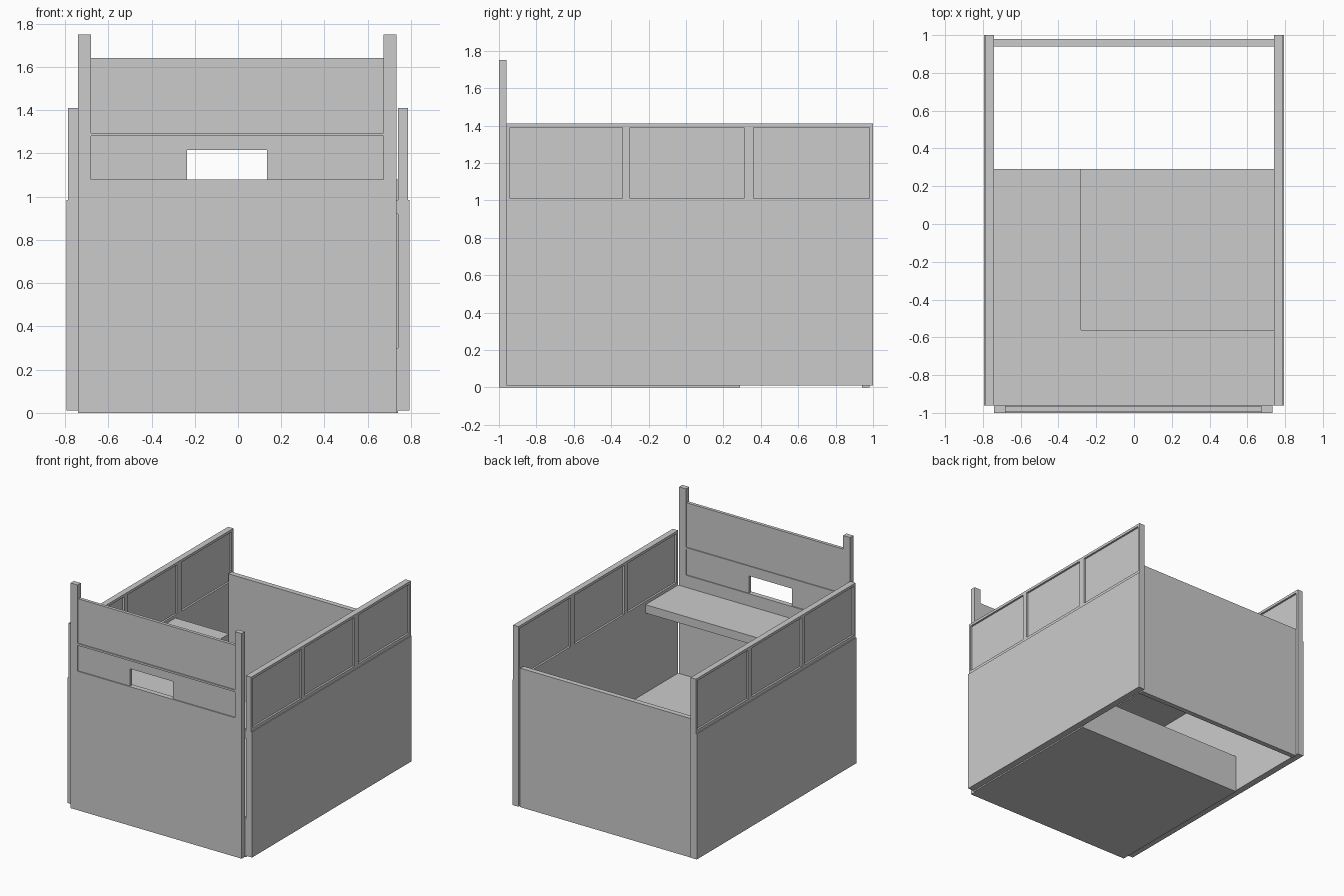
import bpy, bmesh

if "Cube" in bpy.data.objects:
    bpy.data.objects.remove(bpy.data.objects["Cube"])


def add_object(name, bm):
    bmesh.ops.recalc_face_normals(bm, faces=bm.faces)
    mesh = bpy.data.meshes.new(name)
    bm.to_mesh(mesh)
    bm.free()
    obj = bpy.data.objects.new(name, mesh)
    bpy.context.collection.objects.link(obj)
    return obj


def box(name, x0, x1, y0, y1, z0, z1):
    bm = bmesh.new()
    bmesh.ops.create_cube(bm, size=1)
    for v in bm.verts:
        v.co = ((x0 + x1) / 2 + v.co.x * (x1 - x0),
                (y0 + y1) / 2 + v.co.y * (y1 - y0),
                (z0 + z1) / 2 + v.co.z * (z1 - z0))
    return add_object(name, bm)


def prism(name, outline, z0, z1):
    bm = bmesh.new()
    face = bm.faces.new([bm.verts.new((x, y, z0)) for x, y in outline])
    top = bmesh.ops.extrude_face_region(bm, geom=[face])["geom"]
    bmesh.ops.translate(bm, vec=(0, 0, z1 - z0),
                        verts=[g for g in top if isinstance(g, bmesh.types.BMVert)])
    return add_object(name, bm)


# Side walls: solid lower part, framed windows above
windows = [(-0.94, -0.34), (-0.30, 0.31), (0.36, 0.98)]
for side, s in (("left", -1), ("right", 1)):
    def wall_box(part, a, b, *rest):
        return box(f"{side}_{part}", min(s * a, s * b), max(s * a, s * b), *rest)

    wall_box("wall", 0.74, 0.793, -0.96, 1.0, 0.01, 0.985)
    wall_box("window_sill", 0.74, 0.786, -0.96, 1.0, 0.985, 1.01)
    wall_box("window_top_rail", 0.74, 0.786, -0.96, 1.0, 1.39, 1.41)
    edges = [-0.96] + [y for w in windows for y in w] + [1.0]
    for i in range(0, len(edges), 2):
        wall_box(f"window_post_{i // 2}", 0.74, 0.786, edges[i], edges[i + 1], 1.01, 1.39)
    for i, (y0, y1) in enumerate(windows):
        wall_box(f"window_pane_{i}", 0.755, 0.771, y0, y1, 1.01, 1.39)

# Front counter wall with corner posts
box("front_wall", -0.74, 0.732, -1.0, -0.96, 0, 1.08)
box("front_left_post", -0.74, -0.68, -1.0, -0.96, 1.08, 1.75)
box("front_right_post", 0.673, 0.732, -1.0, -0.96, 1.08, 1.75)
box("front_rail", -0.68, 0.673, -1.0, -0.96, 1.28, 1.295)

# Thin front screens, the lower one leaving a service opening
box("upper_screen", -0.68, 0.673, -0.992, -0.967, 1.295, 1.64)
box("lower_screen_left", -0.68, -0.235, -0.992, -0.967, 1.08, 1.28)
box("lower_screen_right", 0.135, 0.673, -0.992, -0.967, 1.08, 1.28)
box("lower_screen_top", -0.235, 0.135, -0.992, -0.967, 1.215, 1.28)

# Low back wall and raised floor
box("back_wall", -0.74, 0.74, 0.94, 0.98, 0, 1.08)
box("raised_floor", -0.74, 0.74, -0.96, 0.29, 0, 0.30)

# L-shaped desk along the front and left walls
prism("desk_top", [(-0.74, -0.96), (0.74, -0.96), (0.74, -0.56),
                   (-0.28, -0.56), (-0.28, 0.29), (-0.74, 0.29)], 0.92, 0.985)
